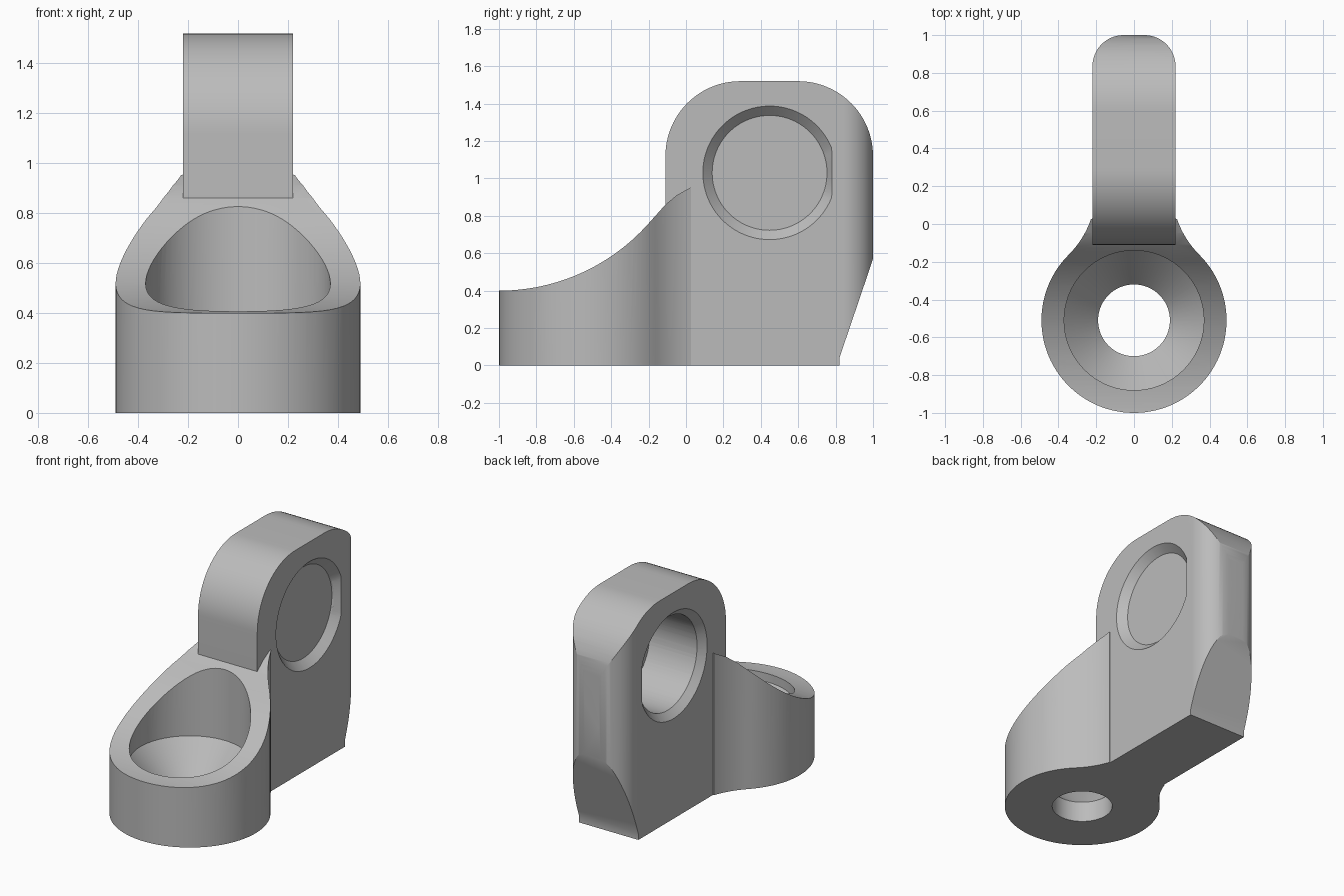
import bpy, bmesh
from math import sin, cos, pi, radians, sqrt
from mathutils import Vector

old = bpy.data.objects.get("Cube")
if old:
    bpy.data.objects.remove(old)

grey = bpy.data.materials.new("plain grey")
grey.use_nodes = True
colour = (0.5, 0.5, 0.5, 1)
grey.diffuse_color = colour
grey.node_tree.nodes["Principled BSDF"].inputs["Base Color"].default_value = colour


def arc(cx, cy, r, a0, a1, n=24):
    """Points on an arc, angles in degrees."""
    angles = [radians(a0 + (a1 - a0) * i / n) for i in range(n + 1)]
    return [(cx + r * cos(a), cy + r * sin(a)) for a in angles]


def solid(name, rings):
    """Closed solid lofted through equal-length rings."""
    bm = bmesh.new()
    loops = [[bm.verts.new(p) for p in ring] for ring in rings]
    n = len(loops[0])
    for a, b in zip(loops, loops[1:]):
        for i in range(n):
            j = (i + 1) % n
            bm.faces.new((a[i], a[j], b[j], b[i]))
    bm.faces.new(loops[0])
    bm.faces.new(loops[-1])
    bmesh.ops.recalc_face_normals(bm, faces=bm.faces)
    mesh = bpy.data.meshes.new(name)
    bm.to_mesh(mesh)
    bm.free()
    mesh.materials.append(grey)
    obj = bpy.data.objects.new(name, mesh)
    bpy.context.collection.objects.link(obj)
    return obj


def plan_prism(name, pts, lo, hi):
    return solid(name, [[Vector((x, y, z)) for x, y in pts] for z in (lo, hi)])


def side_prism(name, pts, half):
    return solid(name, [[Vector((x, y, z)) for y, z in pts] for x in (-half, half)])


def combine(target, other, operation):
    """Apply a boolean and remove the second solid."""
    mod = target.modifiers.new("boolean", "BOOLEAN")
    mod.object, mod.operation, mod.solver = other, operation, "EXACT"
    bpy.context.view_layer.objects.active = target
    bpy.ops.object.modifier_apply(modifier=mod.name)
    bpy.data.objects.remove(other)


# Round boss with flared neck
boss_y, boss_r, flare_r = -0.51, 0.49, 0.5
reach = (boss_r + flare_r) * cos(pi / 4)
flare = arc(reach, boss_y + reach, flare_r, 225, 199, 12)
right = arc(0, boss_y, boss_r, -90, 45, 40) + flare[1:] + [(0.2, 0.03), (0.2, 0.2)]
left = [(-x, y) for x, y in reversed(right[1:])]
boss = plan_prism("boss", right + left, 0, 1.3)

# Scooped top of the boss
scoop = arc(-1, 1.47, 1.07, -90, -41.6, 32)
slope = [(-1.1, -0.1), (-1.1, 0.4)] + scoop
slope += [(-0.11, 0.86), (-0.05, 0.91), (0.03, 0.955), (0.3, 0.955), (0.3, -0.1)]
combine(boss, side_prism("slope", slope, 0.8), "INTERSECT")

# Upright lug with rounded shoulders and rounded rear corners
outline = [(-0.11, 0), (0.82, 0), (0.82, 0.04), (1, 0.57)]
outline += arc(0.6, 1.12, 0.4, 0, 90) + arc(0.29, 1.12, 0.4, 90, 180)
lug = side_prism("lug", outline, 0.22)
r = 0.165
plan = [(-0.5, -0.3), (0.5, -0.3), (0.5, 0.3), (0.22, 0.3)]
plan = [(-0.22, -0.3), (0.22, -0.3)]
plan += arc(0.22 - r, 1 - r, r, 0, 90) + arc(r - 0.22, 1 - r, r, 90, 180)
combine(lug, plan_prism("rear_rounding", plan, -0.2, 1.8), "INTERSECT")

body = boss
combine(body, lug, "UNION")
body.name = body.data.name = "bracket_body"

# Vertical bore with a conical seat
steps = [(0.19, -0.2), (0.19, 0.14), (0.37, 0.35), (0.37, 1.2)]
rings = [[Vector((x, y, z)) for x, y in arc(0, boss_y, rad, 0, 360, 72)[:-1]]
         for rad, z in steps]
combine(body, solid("seat_cutter", rings), "DIFFERENCE")

# Cross bore through the lug, bevelled at both mouths
eye_y, eye_z, bore_r, mouth_r = 0.447, 1.03, 0.313, 0.357


def eye_ring(x, rad, limit=2):
    return [Vector((x, min(y, limit), z))
            for y, z in arc(eye_y, eye_z, rad, 0, 360, 96)[:-1]]


combine(body, solid("bore_cutter", [eye_ring(x, bore_r) for x in (-0.4, 0.4)]), "DIFFERENCE")
for side in (-1, 1):
    bevel = [eye_ring(side * x, rad, 0.78) for x, rad in
             ((0.17, bore_r - 0.006), (0.22, mouth_r), (0.3, mouth_r))]
    combine(body, solid("bevel_cutter", bevel), "DIFFERENCE")

# Smooth shading with sharp edges kept
bpy.ops.object.select_all(action="DESELECT")
body.select_set(True)
bpy.context.view_layer.objects.active = body
bpy.ops.object.shade_smooth_by_angle(angle=radians(25))
